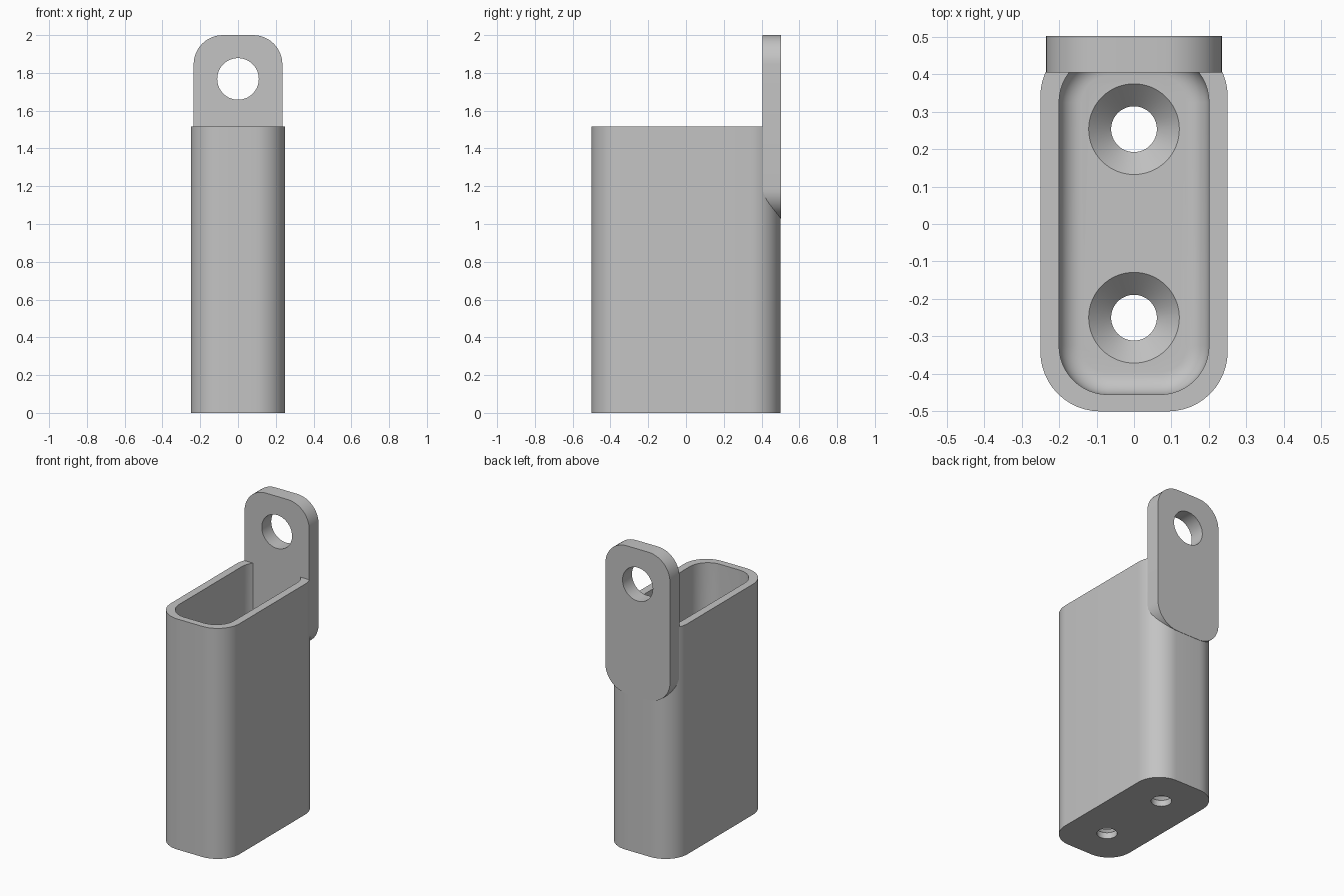
import bpy, bmesh
from math import sin, cos, pi
from mathutils import Matrix

if "Cube" in bpy.data.objects:
    bpy.data.objects.remove(bpy.data.objects["Cube"])

grey = bpy.data.materials.new("plain grey")
grey.use_nodes = True
colour = (0.55, 0.55, 0.55, 1)
grey.diffuse_color = colour
grey.node_tree.nodes["Principled BSDF"].inputs["Base Color"].default_value = colour


def rounded_rect(hx, hy, r, z, steps=12):
    """Ring of points, counter-clockwise, with rounded corners."""
    ring = []
    for k, (sx, sy) in enumerate([(1, 1), (-1, 1), (-1, -1), (1, -1)]):
        for i in range(steps + 1):
            a = (k + i / steps) * pi / 2
            ring.append((sx * (hx - r) + r * cos(a), sy * (hy - r) + r * sin(a), z))
    return ring


def circle(r, z, n=64):
    return [(r * cos(2 * pi * i / n), r * sin(2 * pi * i / n), z) for i in range(n)]


def loft(name, rings, matrix=Matrix()):
    """Closed solid through a stack of rings."""
    bm = bmesh.new()
    loops = [[bm.verts.new(p) for p in ring] for ring in rings]
    for low, high in zip(loops, loops[1:]):
        for i in range(len(low)):
            j = (i + 1) % len(low)
            bm.faces.new((low[i], low[j], high[j], high[i]))
    bm.faces.new(loops[0][::-1])
    bm.faces.new(loops[-1])
    bm.transform(matrix)
    bmesh.ops.recalc_face_normals(bm, faces=bm.faces)
    mesh = bpy.data.meshes.new(name)
    bm.to_mesh(mesh)
    bm.free()
    mesh.materials.append(grey)
    obj = bpy.data.objects.new(name, mesh)
    bpy.context.collection.objects.link(obj)
    return obj


def finish(obj, cutters):
    """Cut the openings, then smooth the round surfaces."""
    bpy.ops.object.select_all(action="DESELECT")
    bpy.context.view_layer.objects.active = obj
    obj.select_set(True)
    for cutter in cutters:
        cutter.hide_render = True
        mod = obj.modifiers.new("cut", "BOOLEAN")
        mod.operation, mod.solver, mod.object = "DIFFERENCE", "EXACT", cutter
        bpy.ops.object.modifier_apply(modifier=mod.name)
        bpy.data.objects.remove(cutter)
    bpy.ops.object.shade_smooth_by_angle(angle=pi / 6)


# Open box: rounded shell, cavity with a filleted floor
HEIGHT, FLOOR, FILLET = 1.515, 0.1, 0.06
box = loft("box", [rounded_rect(0.25, 0.5, 0.16, z) for z in (0, HEIGHT)])
cavity_rings = []
for i in range(9):
    a = i / 8 * pi / 2
    inset = FILLET * (1 - sin(a))
    cavity_rings.append(rounded_rect(0.2 - inset, 0.455 - inset, 0.13 - inset,
                                     FLOOR + FILLET * (1 - cos(a))))
cavity_rings.append(rounded_rect(0.2, 0.455, 0.13, HEIGHT + 0.1))
cutters = [loft("cavity_cutter", cavity_rings)]

# Countersunk screw holes in the floor
for y in (-0.25, 0.253):
    rings = [circle(0.061, -0.1), circle(0.061, FLOOR - 0.06),
             circle(0.121, FLOOR), circle(0.121, FLOOR + 0.05)]
    cutters.append(loft("screw_cutter", rings, Matrix.Translation((0, y, 0))))
finish(box, cutters)

# Hanging tab on the back, with an eyelet
BOTTOM, TOP = 1.03, 2.0
upright = Matrix.Rotation(pi / 2, 4, "X")
middle = (BOTTOM + TOP) / 2
tab = loft("hanging_tab",
           [rounded_rect(0.235, (TOP - BOTTOM) / 2, 0.155, z) for z in (-0.049, 0.049)],
           Matrix.Translation((0, 0.453, middle)) @ upright)
eyelet = loft("eyelet_cutter", [circle(0.11, -0.2), circle(0.11, 0.2)],
              Matrix.Translation((0, 0.453, 1.768)) @ upright)
finish(tab, [eyelet])
